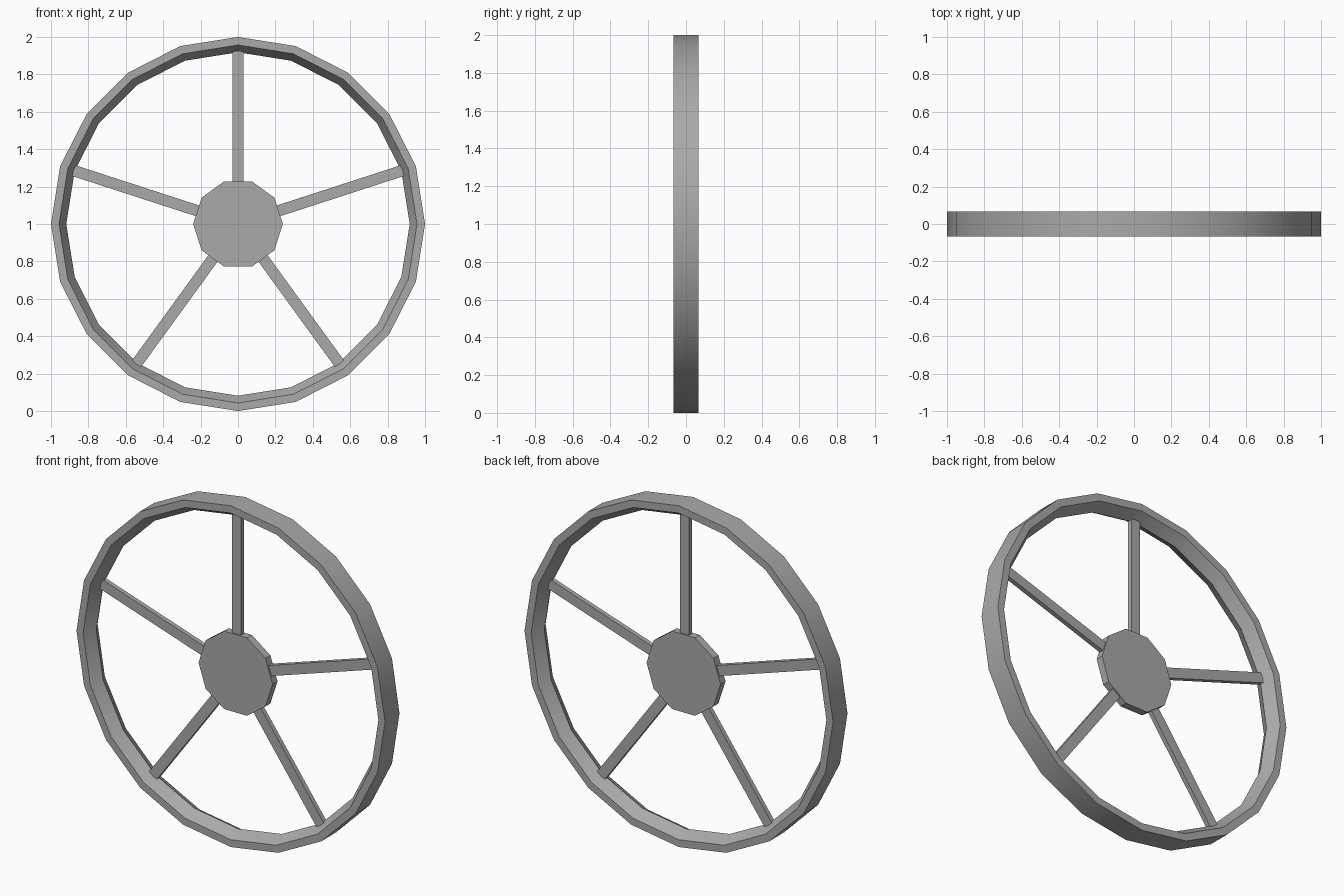
import bpy
import bmesh
from math import cos, sin, pi, radians
from mathutils import Matrix, Vector

cube = bpy.data.objects.get("Cube")
if cube:
    bpy.data.objects.remove(cube, do_unlink=True)

grey = bpy.data.materials.new("grey metal")
grey.use_nodes = True
colour = (0.4, 0.4, 0.4, 1)
grey.diffuse_color = colour
grey.node_tree.nodes["Principled BSDF"].inputs["Base Color"].default_value = colour

CENTRE = Vector((0, 0, 1))


def finish(name, bm, smooth=False):
    bmesh.ops.recalc_face_normals(bm, faces=bm.faces)
    mesh = bpy.data.meshes.new(name)
    bm.to_mesh(mesh)
    bm.free()
    mesh.materials.append(grey)
    obj = bpy.data.objects.new(name, mesh)
    obj.location = CENTRE
    bpy.context.collection.objects.link(obj)
    if smooth:
        bpy.ops.object.select_all(action="DESELECT")
        obj.select_set(True)
        bpy.context.view_layer.objects.active = obj
        bpy.ops.object.shade_smooth_by_angle(angle=radians(30))


# Rim: five-point section with an inner ridge, swept round the axle
SIDES = 20
section = [(1, -0.067), (1, 0.067), (0.957, 0.067), (0.918, 0), (0.957, -0.067)]
bm = bmesh.new()
rings = []
for i in range(SIDES):
    a = 2 * pi * i / SIDES
    rings.append([bm.verts.new((r * cos(a), y, r * sin(a))) for r, y in section])
for i in range(SIDES):
    here, there = rings[i], rings[(i + 1) % SIDES]
    for j in range(len(section)):
        k = (j + 1) % len(section)
        bm.faces.new((here[j], here[k], there[k], there[j]))
finish("rim", bm, smooth=True)

# Hub: ten-sided disc
bm = bmesh.new()
bmesh.ops.create_circle(bm, cap_ends=True, segments=10, radius=0.24)
# Start with a corner on the x axis, then thicken along y
corner = bm.verts[:][0].co
bmesh.ops.rotate(bm, verts=bm.verts, matrix=Matrix.Rotation(-corner.to_2d().angle_signed(Vector((1, 0))) * -1, 3, "Z"))
bmesh.ops.rotate(bm, verts=bm.verts, matrix=Matrix.Rotation(pi / 2, 3, "X"))
disc = bmesh.ops.extrude_face_region(bm, geom=bm.faces[:])
top = [v for v in disc["geom"] if isinstance(v, bmesh.types.BMVert)]
bmesh.ops.translate(bm, verts=top, vec=(0, 0.045, 0))
bmesh.ops.translate(bm, verts=bm.verts, vec=(0, -0.0225, 0))
finish("hub", bm)

# Spokes: five flat bars from inside the hub to the ridge of the rim
INNER, OUTER = 0.18, 0.937
for n in range(5):
    bm = bmesh.new()
    bmesh.ops.create_cube(bm, size=1)
    bmesh.ops.scale(bm, verts=bm.verts, vec=(0.06, 0.027, OUTER - INNER))
    bmesh.ops.translate(bm, verts=bm.verts, vec=(0, 0, (OUTER + INNER) / 2))
    bmesh.ops.rotate(bm, verts=bm.verts, matrix=Matrix.Rotation(2 * pi * n / 5, 3, "Y"))
    finish(f"spoke_{n + 1}", bm)
